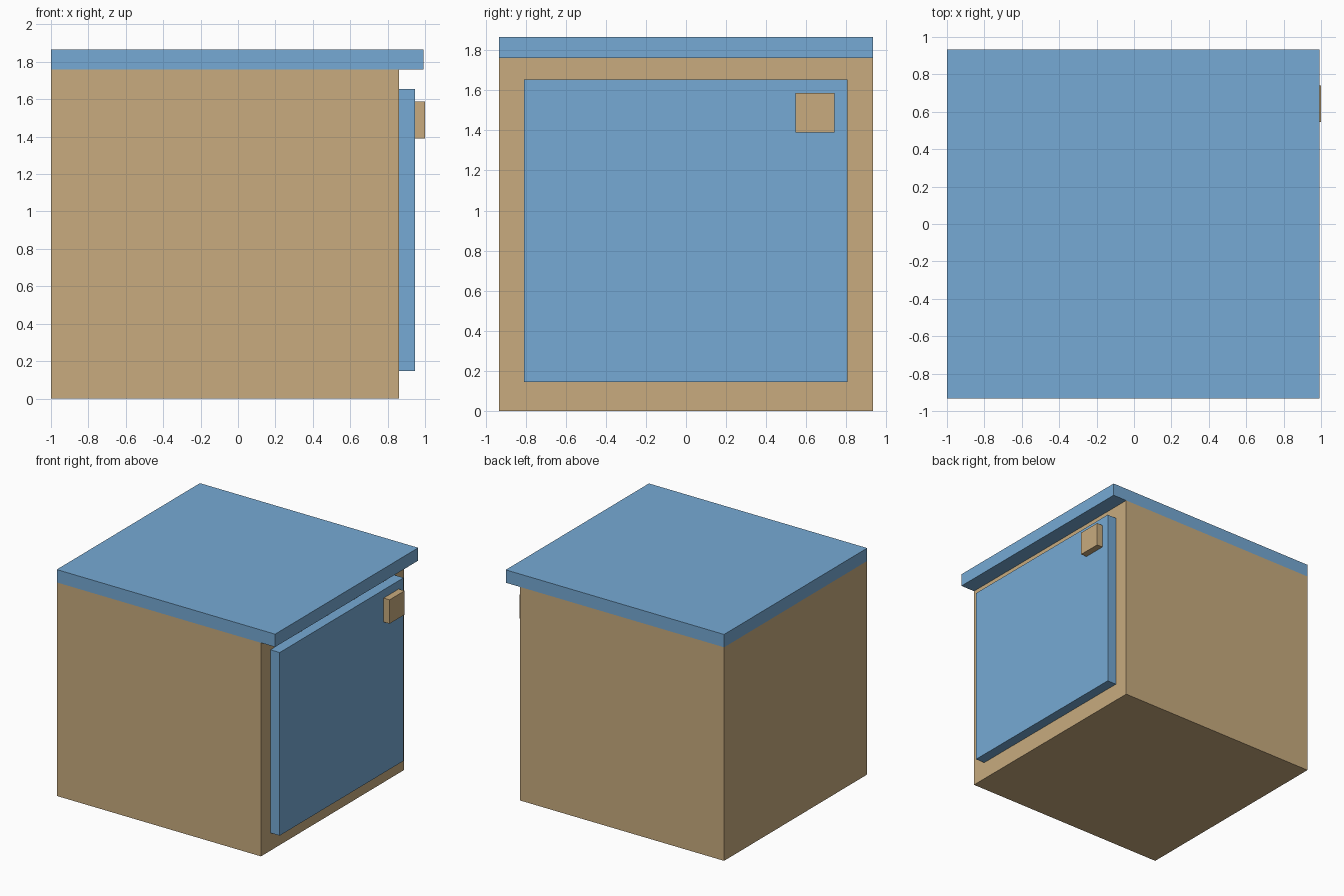
import bpy

if "Cube" in bpy.data.objects:
    bpy.data.objects.remove(bpy.data.objects["Cube"])


def material(name, color):
    mat = bpy.data.materials.new(name)
    mat.diffuse_color = color
    mat.use_nodes = True
    mat.node_tree.nodes["Principled BSDF"].inputs["Base Color"].default_value = mat.diffuse_color
    return mat


def box(name, low, high, mat):
    """Axis-aligned box between two opposite corners."""
    size = [b - a for a, b in zip(low, high)]
    centre = [(a + b) / 2 for a, b in zip(low, high)]
    bpy.ops.mesh.primitive_cube_add(size=1, location=centre)
    obj = bpy.context.object
    obj.name = name
    obj.scale = size
    bpy.ops.object.transform_apply(location=False, rotation=False, scale=True)
    obj.data.materials.append(mat)
    return obj


wood = material("wood", (0.58, 0.41, 0.21, 1))
blue = material("blue_paint", (0.18, 0.40, 0.66, 1))

# Cabinet body with an overhanging worktop
box("cabinet_body", (-1.0, -0.932, 0.0), (0.862, 0.932, 1.76), wood)
box("worktop", (-1.0, -0.932, 1.76), (0.991, 0.932, 1.866), blue)

# Door panel on the +x side with its square knob
box("door", (0.862, -0.808, 0.146), (0.946, 0.806, 1.655), blue)
box("door_knob", (0.946, 0.545, 1.39), (1.0, 0.741, 1.587), wood)
